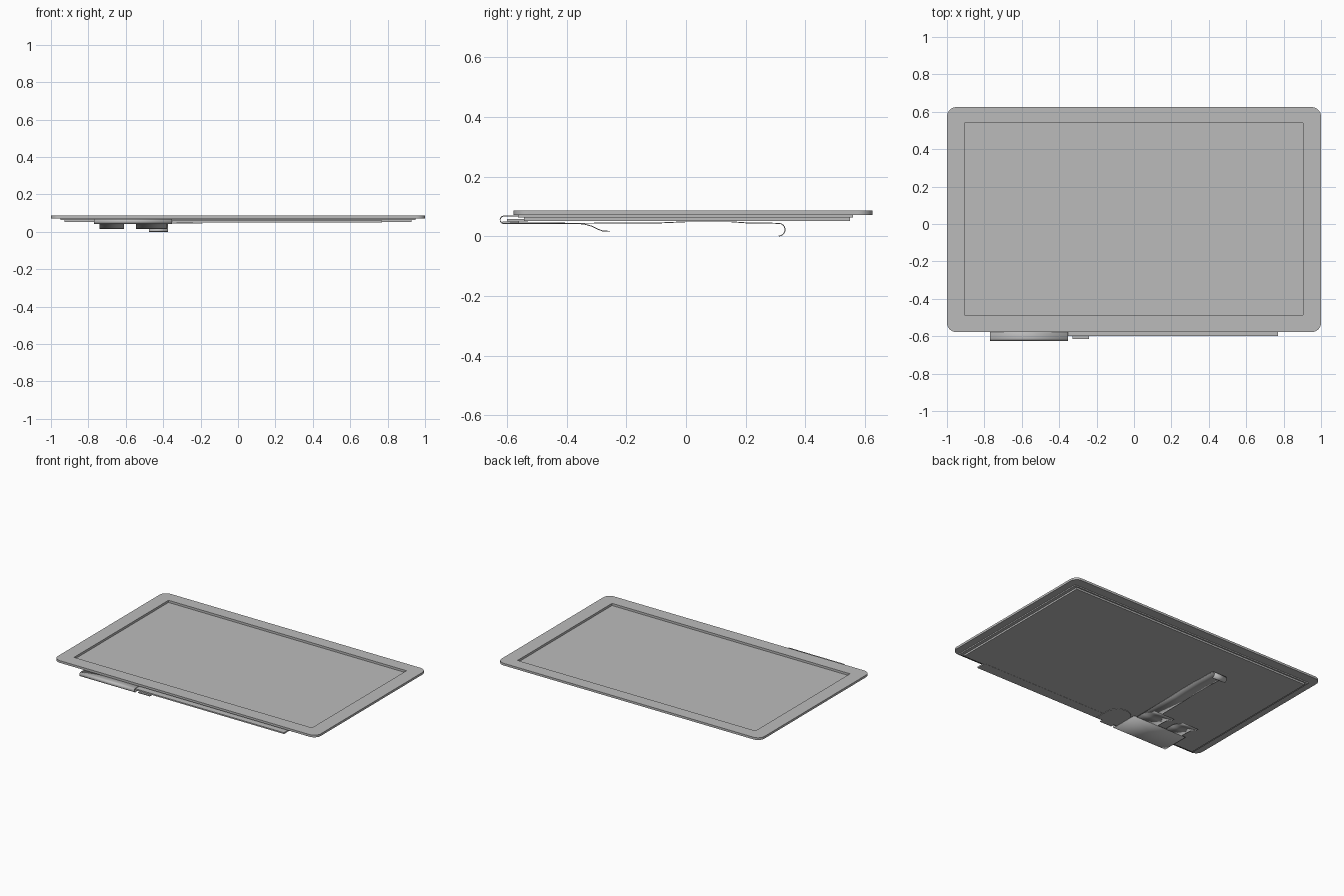
import bpy, bmesh, math

cube = bpy.data.objects.get("Cube")
if cube:
    bpy.data.objects.remove(cube, do_unlink=True)

grey = bpy.data.materials.new("mid grey")
grey.use_nodes = True
grey.diffuse_color = (0.5, 0.5, 0.5, 1)
grey.node_tree.nodes["Principled BSDF"].inputs["Base Color"].default_value = (0.5, 0.5, 0.5, 1)


def add_object(name, mesh):
    obj = bpy.data.objects.new(name, mesh)
    bpy.context.collection.objects.link(obj)
    mesh.materials.clear()
    mesh.materials.append(grey)
    return obj


def smooth(obj):
    bpy.ops.object.select_all(action='DESELECT')
    obj.select_set(True)
    bpy.context.view_layer.objects.active = obj
    bpy.ops.object.shade_smooth_by_angle(angle=math.radians(35))


def rounded_rect(x0, x1, y0, y1, r, steps=8):
    if r == 0:
        return [(x0, y0), (x1, y0), (x1, y1), (x0, y1)]
    centres = [(x0 + r, y0 + r, 180), (x1 - r, y0 + r, 270),
               (x1 - r, y1 - r, 0), (x0 + r, y1 - r, 90)]
    return [(cx + r * math.cos(math.radians(a + 90 * i / steps)),
             cy + r * math.sin(math.radians(a + 90 * i / steps)))
            for cx, cy, a in centres for i in range(steps + 1)]


def plate(name, outlines, z0, z1):
    """Flat slab from closed outlines; later outlines are holes."""
    curve = bpy.data.curves.new(name, 'CURVE')
    curve.dimensions = '2D'
    curve.fill_mode = 'BOTH'
    curve.extrude = (z1 - z0) / 2
    for points in outlines:
        spline = curve.splines.new('POLY')
        spline.points.add(len(points) - 1)
        for p, (x, y) in zip(spline.points, points):
            p.co = (x, y, 0, 1)
        spline.use_cyclic_u = True
    temp = bpy.data.objects.new(name + " outline", curve)
    bpy.context.collection.objects.link(temp)
    graph = bpy.context.evaluated_depsgraph_get()
    mesh = bpy.data.meshes.new_from_object(temp.evaluated_get(graph))
    bpy.data.objects.remove(temp, do_unlink=True)
    bm = bmesh.new()
    bm.from_mesh(mesh)
    bmesh.ops.remove_doubles(bm, verts=bm.verts, dist=0.00001)
    bmesh.ops.recalc_face_normals(bm, faces=bm.faces)
    bmesh.ops.translate(bm, verts=bm.verts, vec=(0, 0, (z0 + z1) / 2))
    bm.to_mesh(mesh)
    bm.free()
    obj = add_object(name, mesh)
    smooth(obj)
    return obj


def ribbon(name, x0, x1, path, thickness=0.003):
    """Thin flexible strip following a side-on (y, z) path."""
    bm = bmesh.new()
    rows = [[bm.verts.new((x, y, z)) for x in (x0, x1)] for y, z in path]
    for a, b in zip(rows, rows[1:]):
        bm.faces.new((a[0], a[1], b[1], b[0]))
    mesh = bpy.data.meshes.new(name)
    bm.to_mesh(mesh)
    bm.free()
    obj = add_object(name, mesh)
    solid = obj.modifiers.new("thickness", 'SOLIDIFY')
    solid.thickness = thickness
    solid.offset = 0
    smooth(obj)


def arc(cy, cz, r, start, end, steps=12):
    return [(cy + r * math.cos(math.radians(start + (end - start) * i / steps)),
             cz + r * math.sin(math.radians(start + (end - start) * i / steps)))
            for i in range(steps + 1)]


# Cover frame with the screen opening
plate("bezel", [rounded_rect(-1, 1, -0.578, 0.625, 0.05),
                rounded_rect(-0.907, 0.904, -0.487, 0.54, 0)], 0.071, 0.086)

# Stepped display body behind the frame
plate("screen", [rounded_rect(-0.95, 0.95, -0.563, 0.56, 0)], 0.063, 0.071)
plate("back_panel", [rounded_rect(-0.928, 0.928, -0.543, 0.55, 0)], 0.051, 0.063)

# Driver board along the front edge
plate("driver_board", [rounded_rect(-0.77, 0.77, -0.6, -0.53, 0)], 0.05, 0.059)
plate("board_connector", [rounded_rect(-0.33, -0.24, -0.615, -0.56, 0)], 0.044, 0.05)

# Wide flexible sheet folded around the front edge
ribbon("folded_flex", -0.77, -0.353,
       [(-0.54, 0.068)] + arc(-0.6105, 0.0555, 0.0125, 90, 270) + [(-0.42, 0.0435)])

# Rounded lobe beside the folded sheet
lobe = [(-0.36, -0.59), (-0.19, -0.59)] + [
    (-0.275 + y, z) for y, z in arc(0, -0.49, 0.085, 0, 180)] + [(-0.36, -0.49)]
plate("flex_lobe", [lobe[:-1]], 0.044, 0.047)

# Two short tails bending down under the body
bend = [(-0.43, 0.0435), (-0.365, 0.0435), (-0.34, 0.041), (-0.315, 0.034),
        (-0.295, 0.024), (-0.28, 0.0185), (-0.257, 0.017)]
for name, x0, x1 in (("right_tail", -0.74, -0.61), ("left_tail", -0.545, -0.38)):
    ribbon(name, x0, x1, bend)

# Long tail running to the back and curling under
ribbon("long_tail", -0.475, -0.375,
       [(-0.43, 0.0435), (-0.08, 0.0455), (0.0, 0.049), (0.15, 0.049), (0.2, 0.0455),
        (0.28, 0.0445)] + arc(0.311, 0.0225, 0.021, 90, -90))
